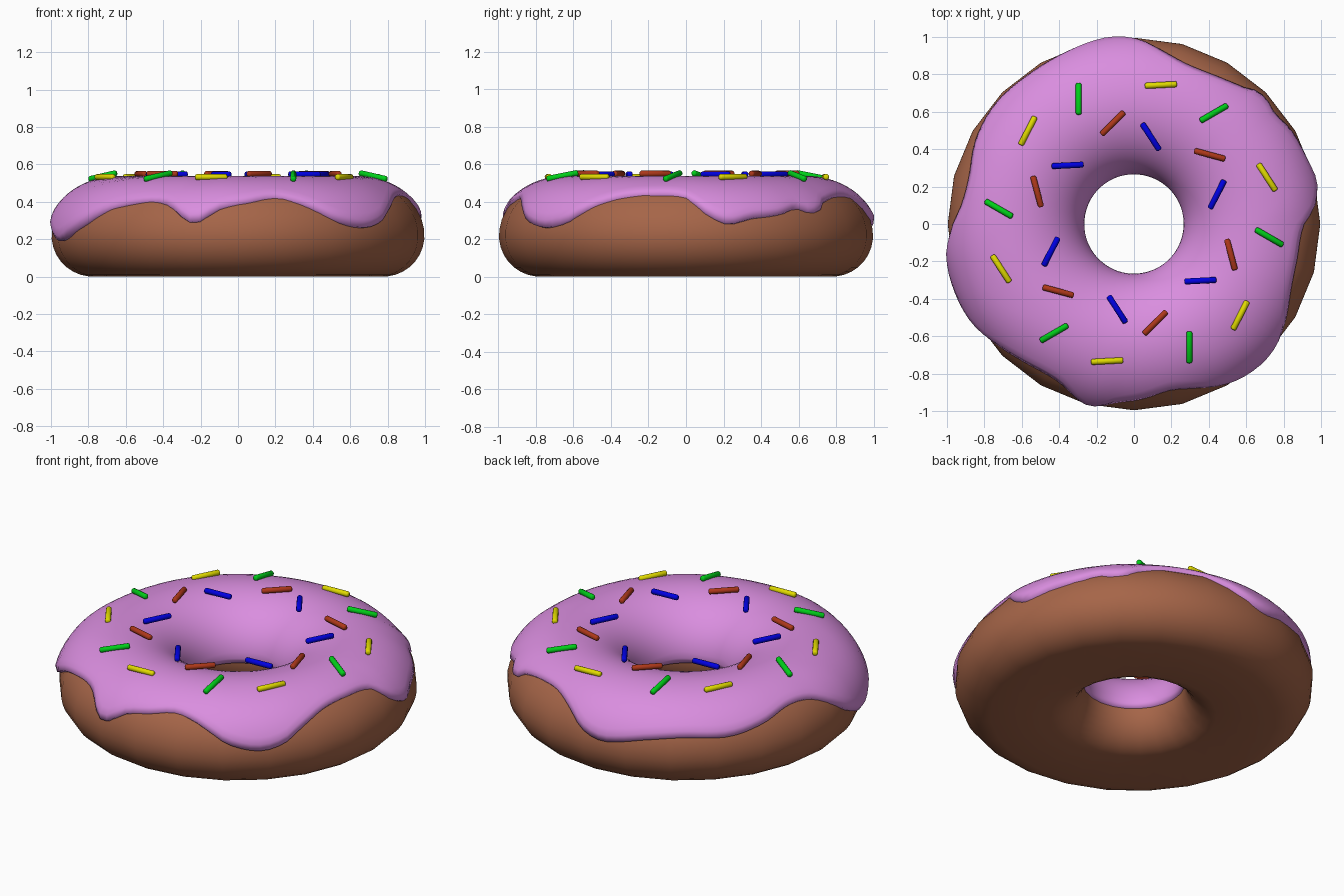
import bpy, bmesh, math
from mathutils import Vector, Matrix

if "Cube" in bpy.data.objects:
    bpy.data.objects.remove(bpy.data.objects["Cube"])

MID_Z, TOP_Z = 0.22, 0.52


def material(name, color):
    m = bpy.data.materials.new(name)
    m.diffuse_color = (*color, 1)
    m.use_nodes = True
    m.node_tree.nodes["Principled BSDF"].inputs["Base Color"].default_value = m.diffuse_color
    return m


def finish(name, bm, mat):
    bmesh.ops.recalc_face_normals(bm, faces=bm.faces)
    me = bpy.data.meshes.new(name)
    bm.to_mesh(me)
    bm.free()
    me.materials.append(mat)
    for p in me.polygons:
        p.use_smooth = True
    ob = bpy.data.objects.new(name, me)
    bpy.context.collection.objects.link(ob)
    return ob


def profile(t, off=0.0):
    """Ring cross-section: t = 0 outer side, pi/2 top, pi hole side."""
    c, s = math.cos(t), math.sin(t)
    if s >= 0:
        rc, a, b = 0.635, (0.362 if c > 0 else 0.352), TOP_Z - MID_Z
    else:
        rc, a, b = (0.777, 0.22, MID_Z) if c > 0 else (0.48, 0.197, MID_Z)
    n = Vector((c / a, s / b)).normalized()
    return rc + a * c + n.x * off, MID_Z + b * s + n.y * off


def ring(bm, a, pts):
    return [bm.verts.new((r * math.cos(a), r * math.sin(a), z)) for r, z in pts]


def bridge(bm, rows, closed):
    n = len(rows[0])
    for i, row in enumerate(rows):
        nxt = rows[(i + 1) % len(rows)]
        for j in range(n if closed else n - 1):
            k = (j + 1) % n
            bm.faces.new((row[j], nxt[j], nxt[k], row[k]))


# Dough: 24-sided ring with a flattened base
bm = bmesh.new()
section = [profile(2 * math.pi * (j + 0.5) / 32) for j in range(32)]
bridge(bm, [ring(bm, 2 * math.pi * i / 24, section) for i in range(24)], True)
finish("dough_ring", bm, material("dough", (0.38, 0.13, 0.065)))

# Icing: height of the dripping outer edge by angle in degrees
EDGE = [(0, .42), (6, .34), (13, .28), (21, .31), (31, .33), (38, .365), (42, .345),
        (47, .345), (51, .39), (62, .425), (73, .425), (82, .38), (90, .30), (97, .27),
        (104, .285), (112, .31), (124, .33), (139, .325), (151, .36), (163, .41),
        (174, .40), (182, .33), (190, .24), (199, .19), (207, .22), (215, .28),
        (222, .34), (230, .38), (240, .40), (247, .38), (256, .285), (264, .36),
        (272, .39), (282, .42), (290, .395), (296, .35), (302, .295), (312, .26),
        (320, .29), (326, .35), (336, .415), (348, .435)]


def edge_height(deg):
    n = len(EDGE)
    k = max(i for i in range(n) if EDGE[i][0] <= deg)

    def pt(i):
        return EDGE[i % n][0] + 360 * (i // n), EDGE[i % n][1]
    (x0, y0), (x1, y1), (x2, y2), (x3, y3) = [pt(k + d) for d in (-1, 0, 1, 2)]
    h = x2 - x1
    u = (deg - x1) / h
    m1, m2 = (y2 - y0) / (x2 - x0) * h, (y3 - y1) / (x3 - x1) * h
    return ((2*u**3 - 3*u*u + 1) * y1 + (u**3 - 2*u*u + u) * m1
            + (3*u*u - 2*u**3) * y2 + (u**3 - u*u) * m2)


bm = bmesh.new()
rows, SEG, N = [], 120, 26
t_in = math.pi + 0.05
for i in range(SEG):
    deg = 360 * i / SEG
    z = edge_height(deg)
    t_out = math.asin((z - MID_Z) / (TOP_Z - MID_Z if z > MID_Z else MID_Z))
    drip = max(0, min(1, (0.40 - z) / 0.15))
    pts = [profile(t_out, -0.02), profile(t_out, 0.008 + 0.004 * drip)]
    for j in range(1, N):
        f = j / N
        t = t_out + (t_in - t_out) * f
        bulge = 0.013 * drip * max(0, 1 - f / 0.35)
        pts.append(profile(t, 0.018 + bulge))
    pts += [profile(t_in, 0.010), profile(t_in, -0.02)]
    rows.append(ring(bm, math.radians(deg), pts))
bridge(bm, rows, False)
finish("icing", bm, material("icing", (0.70, 0.27, 0.74)))


# Sprinkles: four colours, each repeated six times around the ring
def capsule(length, rad):
    bm = bmesh.new()
    h = length / 2
    prof = [(h - rad * 0.5, rad), (h - rad * 0.15, rad * 0.8), (h, rad * 0.4)]
    prof = [(-x, r) for x, r in reversed(prof)] + prof
    loops = [[bm.verts.new((x, r * math.cos(a), r * math.sin(a)))
              for a in (2 * math.pi * k / 12 for k in range(12))] for x, r in prof]
    for p, q in zip(loops, loops[1:]):
        for k in range(12):
            bm.faces.new((p[k], p[k - 1], q[k - 1], q[k]))
    bm.faces.new(loops[0])
    bm.faces.new(loops[-1])
    return bm


# name, colour, radius, start angle, heading, height, outward slope
KINDS = [("blue", (0, 0, 0.75), 0.470, 79, -57, 0.546, 0),
         ("red", (0.42, 0.04, 0.01), 0.545, 102, 45, 0.549, 0),
         ("green", (0, 0.62, 0.01), 0.727, 114, 90, 0.537, 0.22),
         ("yellow", (0.75, 0.70, 0), 0.752, 79, 3, 0.532, 0)]
for name, col, r, a0, head, z, slope in KINDS:
    mat = material(name + "_sugar", col)
    for k in range(6):
        a, h = math.radians(a0 - 60 * k), math.radians(head - 60 * k)
        tilt = math.atan(slope) * math.cos(h - a)
        ob = finish(f"{name}_sprinkle_{k + 1}", capsule(0.172, 0.016), mat)
        ob.matrix_world = (Matrix.Translation((r * math.cos(a), r * math.sin(a) + 0.005, z))
                           @ Matrix.Rotation(h, 4, 'Z') @ Matrix.Rotation(tilt, 4, 'Y'))
